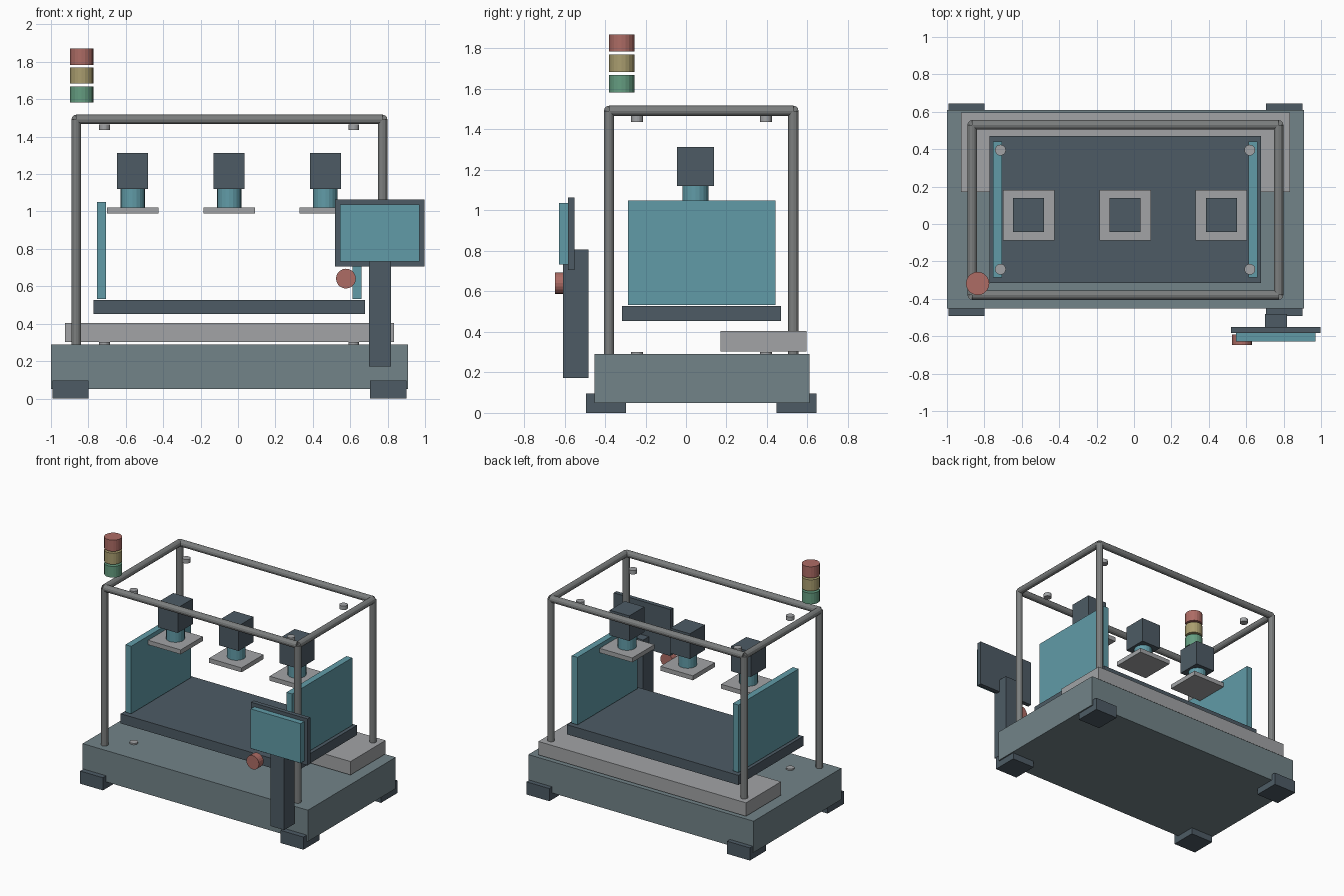
import bpy
from mathutils import Vector

if "Cube" in bpy.data.objects:
    bpy.data.objects.remove(bpy.data.objects["Cube"])


def mat(name, rgb):
    m = bpy.data.materials.new(name)
    m.diffuse_color = (*rgb, 1)
    m.use_nodes = True
    m.node_tree.nodes["Principled BSDF"].inputs["Base Color"].default_value = m.diffuse_color
    return m


STEEL = mat("steel_blue_grey", (0.17, 0.23, 0.25))
DARK = mat("dark_slate", (0.075, 0.105, 0.13))
TEAL = mat("teal", (0.12, 0.33, 0.39))
LIGHT = mat("light_grey", (0.36, 0.37, 0.38))
TUBE = mat("tube_grey", (0.2, 0.21, 0.21))
RED = mat("red", (0.42, 0.15, 0.13))
YELLOW = mat("yellow", (0.40, 0.34, 0.16))
GREEN = mat("green", (0.13, 0.34, 0.22))


def box(name, x, y, z, m):
    """Box from (min, max) ranges on each axis."""
    lo, hi = Vector((x[0], y[0], z[0])), Vector((x[1], y[1], z[1]))
    bpy.ops.mesh.primitive_cube_add(size=1, location=(lo + hi) / 2)
    ob = bpy.context.object
    ob.name = name
    ob.scale = hi - lo
    bpy.ops.object.transform_apply(location=False, rotation=False)
    ob.data.materials.append(m)
    return ob


def rod(name, a, b, r, m, sides=20):
    """Cylinder from point a to point b."""
    a, b = Vector(a), Vector(b)
    d = b - a
    bpy.ops.mesh.primitive_cylinder_add(
        vertices=sides, radius=r, depth=d.length, location=(a + b) / 2,
        rotation=d.to_track_quat('Z', 'Y').to_euler())
    ob = bpy.context.object
    ob.name = name
    ob.data.materials.append(m)
    return ob


# Base, feet and rear slab
box("base", (-1.0, 0.91), (-0.453, 0.61), (0.05, 0.29), STEEL)
for x in ((-0.993, -0.8), (0.707, 0.9)):
    for y in ((-0.493, -0.297), (0.447, 0.645)):
        box("foot", x, y, (0, 0.097), DARK)
box("rear_slab", (-0.925, 0.835), (0.17, 0.595), (0.302, 0.405), LIGHT)

# Work bed and side panels
box("work_bed", (-0.773, 0.68), (-0.316, 0.47), (0.453, 0.527), DARK)
for x in ((-0.755, -0.706), (0.611, 0.66)):
    box("side_panel", x, (-0.286, 0.441), (0.533, 1.05), TEAL)

# Tubular frame
X0, X1, Y0, Y1, ZT, R = -0.865, 0.773, -0.38, 0.53, 1.492, 0.0255
for x in (X0, X1):
    rod("frame_side_rail", (x, Y0, ZT), (x, Y1, ZT), R, TUBE, 12)
    for y in (Y0, Y1):
        rod("frame_post", (x, y, 0.28), (x, y, ZT), R, TUBE, 12)
for y in (Y0, Y1):
    rod("frame_cross_rail", (X0, y, ZT), (X1, y, ZT), R, TUBE, 12)

# Small mounting discs below the top rails and on the base
for x in (-0.714, 0.619):
    for y in (-0.242, 0.395):
        rod("upper_disc", (x, y, 1.436), (x, y, 1.466), 0.029, LIGHT)
        rod("lower_disc", (x, y, 0.27), (x, y, 0.301), 0.029, LIGHT)

# Three tool heads
for x in (-0.563, -0.047, 0.467):
    y = 0.047
    box("head_motor", (x - 0.083, x + 0.083), (y - 0.091, y + 0.091), (1.12, 1.313), DARK)
    rod("head_neck", (x, y, 1.015), (x, y, 1.125), 0.065, TEAL)
    box("head_plate", (x - 0.138, x + 0.138), (y - 0.134, y + 0.134), (0.988, 1.022), LIGHT)

# Signal lamps
for name, z, m in (("green_lamp", 1.583, GREEN), ("yellow_lamp", 1.684, YELLOW),
                   ("red_lamp", 1.784, RED)):
    rod(name, (-0.836, -0.318, z), (-0.836, -0.318, z + 0.086), 0.0625, m)

# Control console
box("console_arm", (0.70, 0.817), (-0.607, -0.481), (0.172, 0.807), DARK)
box("console_frame", (0.518, 0.998), (-0.583, -0.55), (0.707, 1.063), DARK)
box("console_screen", (0.546, 0.97), (-0.627, -0.583), (0.733, 1.036), TEAL)
rod("stop_button", (0.577, -0.59, 0.641), (0.577, -0.646, 0.641), 0.053, RED)
